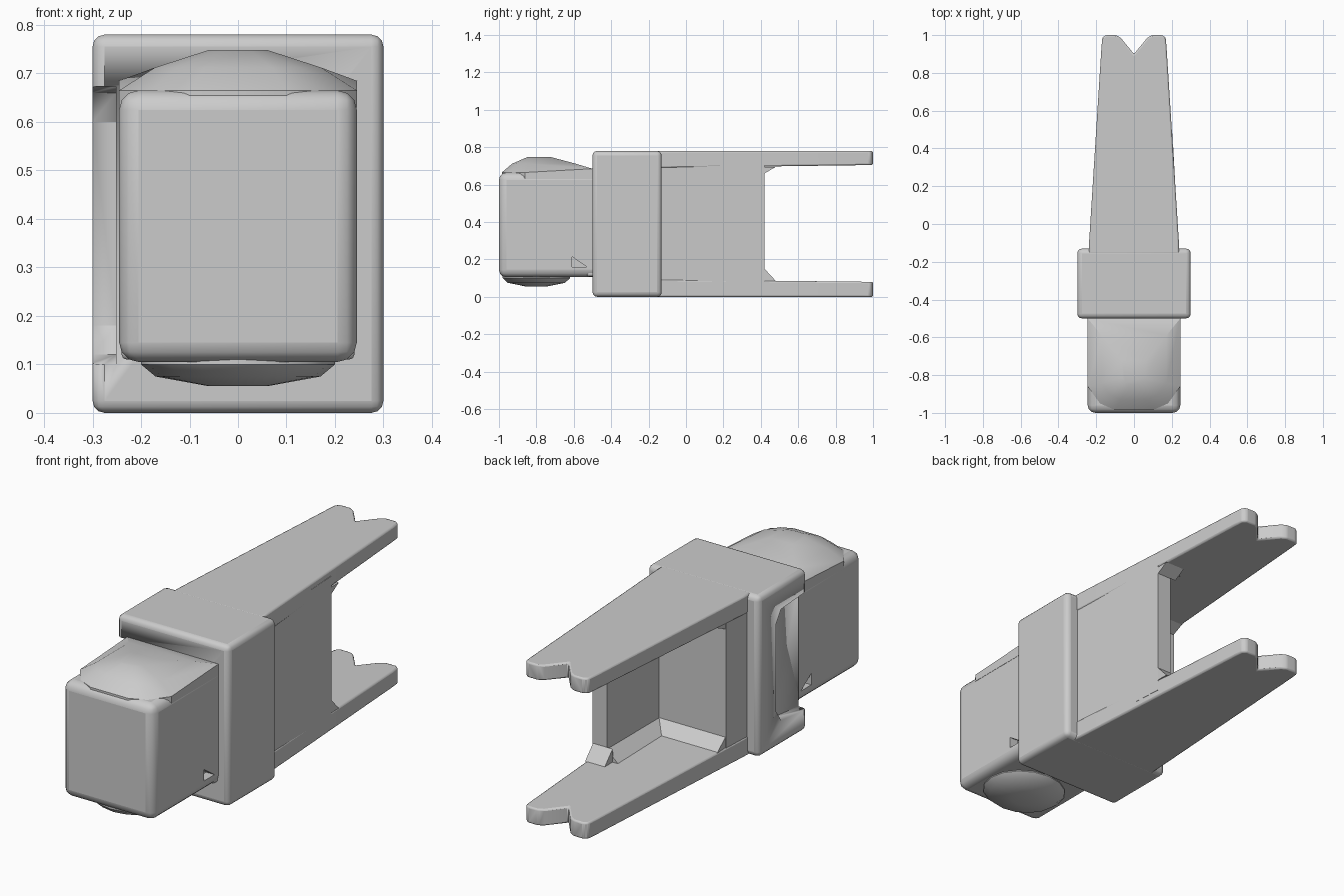
import bpy, bmesh, math
from mathutils import Vector

if "Cube" in bpy.data.objects:
    bpy.data.objects.remove(bpy.data.objects["Cube"])

grey = bpy.data.materials.new("plain grey")
grey.use_nodes = True
colour = (0.6, 0.6, 0.6, 1)
grey.diffuse_color = colour
grey.node_tree.nodes["Principled BSDF"].inputs["Base Color"].default_value = colour


def finish(name, bm, bevel=0, segments=3):
    bmesh.ops.recalc_face_normals(bm, faces=bm.faces)
    mesh = bpy.data.meshes.new(name)
    bm.to_mesh(mesh)
    bm.free()
    mesh.materials.append(grey)
    mesh.shade_smooth()
    mesh.set_sharp_from_angle(angle=math.radians(32))
    ob = bpy.data.objects.new(name, mesh)
    bpy.context.collection.objects.link(ob)
    if bevel:
        mod = ob.modifiers.new("rounded edges", "BEVEL")
        mod.width, mod.segments, mod.limit_method = bevel, segments, "ANGLE"
    return ob


def loft(name, rings, bevel=0, segments=3):
    bm = bmesh.new()
    loops = [[bm.verts.new(p) for p in ring] for ring in rings]
    for low, high in zip(loops, loops[1:]):
        for i in range(len(low)):
            j = (i + 1) % len(low)
            bm.faces.new((low[i], low[j], high[j], high[i]))
    bm.faces.new(loops[0])
    bm.faces.new(loops[-1])
    return finish(name, bm, bevel, segments)


def prism(name, outline, lo, hi, axis="z", bevel=0, segments=3):
    place = {"z": lambda a, b, h: (a, b, h),
             "x": lambda a, b, h: (h, a, b),
             "y": lambda a, b, h: (a, h, b)}[axis]
    return loft(name, [[place(a, b, h) for a, b in outline] for h in (lo, hi)], bevel, segments)


def box(name, x0, x1, y0, y1, z0, z1, bevel=0, segments=3):
    return prism(name, [(x0, y0), (x1, y0), (x1, y1), (x0, y1)], z0, z1, "z", bevel, segments)


def cut(target, cutter):
    cutter.hide_render = True
    cutter.hide_set(True)
    cutter.display_type = "WIRE"
    mod = target.modifiers.new("cut", "BOOLEAN")
    mod.operation, mod.object, mod.solver = "DIFFERENCE", cutter, "EXACT"


# Thick collar, open at the front of its right side
collar = box("collar", -0.3, 0.3, -0.5, -0.13, 0, 0.78, 0.025)
cut(collar, prism("collar_notch_cutter",
                  [(-0.6, 0.09), (-0.6, 0.68), (-0.3, 0.66), (-0.26, 0.6), (-0.26, 0.18), (-0.3, 0.12)],
                  -0.4, -0.252, "x"))

# Tapered forked plates, top and bottom
half = [(0.24, -0.16), (0.238, -0.1), (0.172, 0.94), (0.168, 0.985), (0.15, 1.0),
        (0.095, 1.0), (0.07, 0.985)]
outline = half + [(0, 0.9)] + [(-x, y) for x, y in reversed(half)]
for name, outer, inner, slope in (("top_plate", 0.78, 0.69, 0.015),
                                  ("bottom_plate", 0, 0.092, -0.012)):
    loft(name, [[(x, y, outer) for x, y in outline],
                [(x, y, inner + slope * max(0, y)) for x, y in outline]], 0.008, 2)

# Solid core with a single side wall running back on the left
prism("core_and_side_wall",
      [(-0.238, -0.16), (0.238, -0.16), (0.207, 0.42), (0.13, 0.42), (0.13, 0.02), (-0.228, 0.02)],
      0.03, 0.75)

# Sloped fillets where the walls meet the plates
for name, z, rise in (("lower", 0.085, 0.065), ("upper", 0.695, -0.035)):
    prism(name + "_back_fillet", [(0.01, z), (0.085, z), (0.01, z + rise)], -0.225, 0.14, "x")
    prism(name + "_wall_fillet", [(0.14, z), (0.07, z), (0.14, z + rise)], 0.01, 0.42, "y")
    prism(name + "_end_fillet", [(0.41, z), (0.48, z), (0.42, z + rise)], 0.1, 0.205, "x")

# Head block with small triangular side notches
head = box("head_block", -0.245, 0.245, -1, -0.25, 0.105, 0.665, 0.04, 3)
for name, x0, x1 in (("left", 0.2, 0.3), ("right", -0.3, -0.2)):
    cut(head, prism(name + "_notch_cutter", [(-0.61, 0.215), (-0.61, 0.16), (-0.53, 0.16)], x0, x1, "x"))
box("head_lip", -0.24, 0.24, -0.53, -0.4, 0.11, 0.68, 0.01, 2)

# Faceted cap on top of the head
side = [(0.245, -0.5), (0.245, -0.86), (0.18, -0.95), (0.1, -0.985)]
rim = side + [(-x, y) for x, y in reversed(side)]


def cap_ring(scale, z, tilt=0):
    return [(x * scale, -0.8 + (y + 0.8) * scale, z + (tilt if y > -0.6 else 0)) for x, y in rim]


loft("head_cap", [cap_ring(1, 0.63), cap_ring(1, 0.665, 0.02), cap_ring(0.7, 0.712),
                  cap_ring(0.25, 0.748)])

# Shallow round button under the head
loft("head_button",
     [[(0.2 * s * math.cos(a), -0.8 + 0.18 * s * math.sin(a), z)
       for a in (math.tau * i / 16 for i in range(16))]
      for s, z in ((1, 0.13), (1, 0.1), (0.85, 0.075), (0.3, 0.055))])
